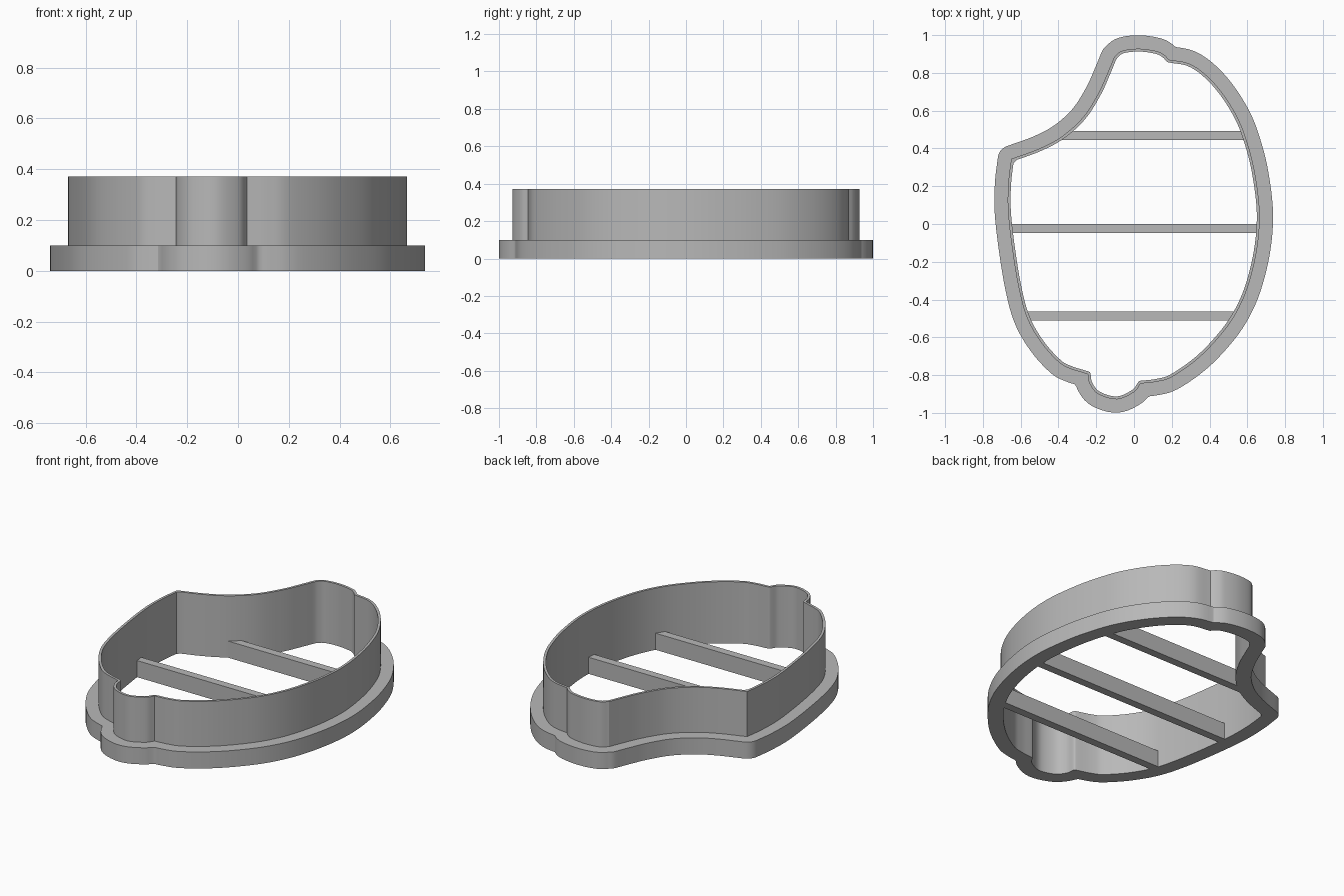
import bpy
import bmesh
import math
from mathutils import Vector
from mathutils.geometry import intersect_point_line

if "Cube" in bpy.data.objects:
    bpy.data.objects.remove(bpy.data.objects["Cube"])

grey = bpy.data.materials.new("plain grey")
grey.use_nodes = True
grey.diffuse_color = (0.48, 0.48, 0.48, 1)
grey.node_tree.nodes["Principled BSDF"].inputs["Base Color"].default_value = grey.diffuse_color

# Blade outline, clockwise: smooth runs that meet at sharp corners
RUNS = [
    # concave shoulder
    [(-.65, .345), (-.5, .4), (-.38, .465), (-.27, .565), (-.19, .69), (-.14, .8), (-.105, .885)],
    # top knob
    [(-.105, .885), (-.06, .918), (.03, .928), (.12, .915), (.16, .895), (.185, .87)],
    # long rounded side
    [(.185, .87), (.29, .85), (.38, .79), (.47, .69), (.55, .56), (.6, .43), (.64, .27),
     (.665, .06), (.65, -.14), (.6, -.34), (.53, -.49), (.44, -.61), (.33, -.72),
     (.2, -.81), (.12, -.835), (.035, -.845)],
    # bottom knob
    [(.035, -.845), (0, -.89), (-.09, -.928), (-.19, -.9), (-.235, -.845), (-.245, -.795)],
    # opposite side
    [(-.245, -.795), (-.34, -.765), (-.4, -.73), (-.49, -.63), (-.565, -.5), (-.61, -.34),
     (-.645, -.13), (-.667, .07), (-.665, .22), (-.65, .345)],
]


def smooth_run(run, steps=6):
    """Catmull-Rom samples of one run, without its last point."""
    p = [Vector(q) for q in run]
    p = [2 * p[0] - p[1]] + p + [2 * p[-1] - p[-2]]
    out = []
    for a, b, c, d in zip(p, p[1:], p[2:], p[3:]):
        for i in range(steps):
            t = i / steps
            out.append(b + (c - a) * t / 2 + (2 * a - 5 * b + 4 * c - d) * t * t / 2
                       + (3 * b - a - 3 * c + d) * t ** 3 / 2)
    return out


def distance(q, loop):
    best = 9
    for i, a in enumerate(loop):
        b = loop[i - 1]
        foot, t = intersect_point_line(q, a, b)
        foot = a.lerp(b, min(max(t, 0), 1))
        best = min(best, (q - foot).length)
    return best


def offset(loop, d):
    """Parallel outline; positive d goes outward, corners are rounded."""
    out = []
    for i, p in enumerate(loop):
        e0 = (p - loop[i - 1]).normalized()
        e1 = (loop[(i + 1) % len(loop)] - p).normalized()
        n0, n1 = Vector((-e0.y, e0.x)), Vector((-e1.y, e1.x))
        steps = 1 + int(n0.angle(n1) / math.radians(12))
        fan = [(n0 + n1).normalized()]
        if steps > 1:
            fan = [n0.lerp(n1, k / steps).normalized() for k in range(steps + 1)]
        for n in fan:
            q = p + n * d
            if distance(q, loop) > abs(d) * 0.985:
                out.append(q)
    return out


def extrude(name, loops, z0, z1):
    """Filled flat outline (extra loops are holes) raised from z0 to z1."""
    curve = bpy.data.curves.new(name, 'CURVE')
    curve.dimensions = '2D'
    curve.fill_mode = 'BOTH'
    curve.extrude = (z1 - z0) / 2
    for loop in loops:
        spline = curve.splines.new('POLY')
        spline.points.add(len(loop) - 1)
        for point, q in zip(spline.points, loop):
            point.co = (q[0], q[1], 0, 1)
        spline.use_cyclic_u = True
    ob = bpy.data.objects.new(name, curve)
    bpy.context.collection.objects.link(ob)
    ob.location.z = (z0 + z1) / 2
    bpy.ops.object.select_all(action='DESELECT')
    ob.select_set(True)
    bpy.context.view_layer.objects.active = ob
    bpy.ops.object.convert(target='MESH')
    ob = bpy.context.view_layer.objects.active
    ob.name = name
    bm = bmesh.new()
    bm.from_mesh(ob.data)
    bmesh.ops.remove_doubles(bm, verts=bm.verts, dist=0.0005)
    bmesh.ops.recalc_face_normals(bm, faces=bm.faces)
    bm.to_mesh(ob.data)
    bm.free()
    ob.data.materials.clear()
    ob.data.materials.append(grey)
    bpy.ops.object.shade_smooth_by_angle(angle=math.radians(25))
    return ob


def crossings(loop, y):
    """Leftmost and rightmost x where the outline meets height y."""
    xs = []
    for i, a in enumerate(loop):
        b = loop[i - 1]
        if (a.y - y) * (b.y - y) <= 0 and a.y != b.y:
            xs.append(a.x + (b.x - a.x) * (y - a.y) / (b.y - a.y))
    return min(xs), max(xs)


blade = [q for run in RUNS for q in smooth_run(run)]
inside = offset(blade, -0.015)

# Wide grip flange and thin cutting wall
extrude("grip_flange", [offset(blade, 0.071), inside], 0, 0.1)
extrude("cutting_wall", [blade, inside], 0.1, 0.372)

# Cross bars, trimmed to the outline
middle = offset(blade, -0.008)
for name, y in (("back_bar", 0.445), ("middle_bar", -0.047), ("front_bar", -0.512)):
    l0, r0 = crossings(middle, y)
    l1, r1 = crossings(middle, y + 0.048)
    extrude(name, [[(l0, y), (r0, y), (r1, y + 0.048), (l1, y + 0.048)]], 0, 0.1)
